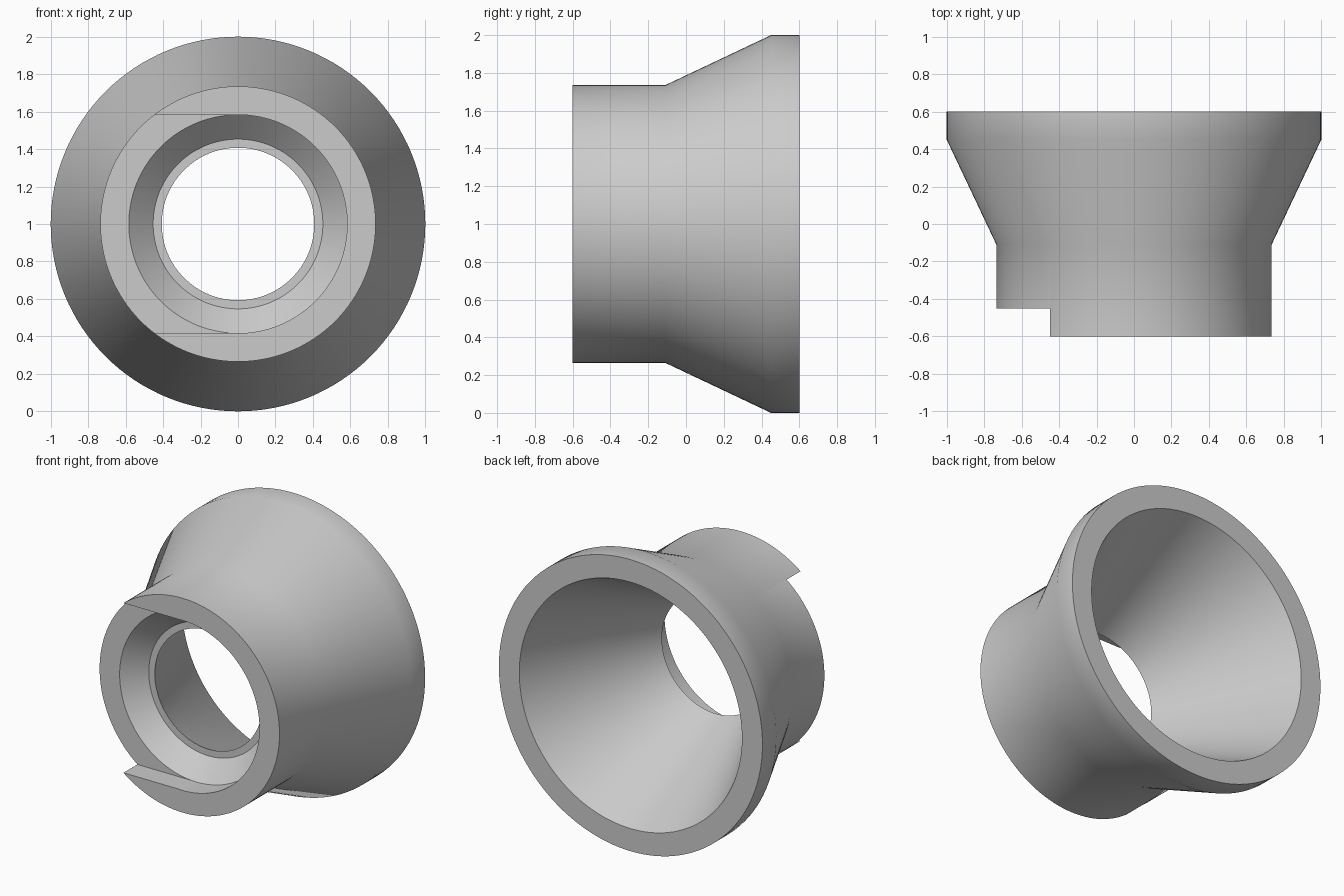
import bpy
import math

cube = bpy.data.objects.get("Cube")
if cube:
    bpy.data.objects.remove(cube, do_unlink=True)

SEGMENTS = 128

# Material
grey = bpy.data.materials.new("plain_grey")
grey.use_nodes = True
colour = (0.6, 0.6, 0.6, 1)
grey.diffuse_color = colour
grey.node_tree.nodes["Principled BSDF"].inputs["Base Color"].default_value = colour


def lathe(name, profile):
    """Turn a closed (radius, y) profile around the y axis, at height z = 1."""
    count = len(profile)
    verts, faces = [], []
    for i in range(SEGMENTS):
        a = math.tau * i / SEGMENTS
        verts += [(r * math.cos(a), y, 1 + r * math.sin(a)) for r, y in profile]
        here, after = i * count, (i + 1) % SEGMENTS * count
        for j in range(count):
            k = (j + 1) % count
            faces.append((here + j, here + k, after + k, after + j))
    mesh = bpy.data.meshes.new(name)
    mesh.from_pydata(verts, [], faces)
    obj = bpy.data.objects.new(name, mesh)
    bpy.context.collection.objects.link(obj)
    mesh.materials.append(grey)
    return obj


# Flared collar: outer wall back to front, then stepped bore and inner cone
collar = lathe("flared_collar", [
    (0.845, 0.6), (1.0, 0.6), (1.0, 0.45), (0.735, -0.11), (0.735, -0.6),
    (0.583, -0.6), (0.583, -0.45), (0.453, -0.32), (0.407, -0.32),
])
bpy.context.view_layer.objects.active = collar
collar.select_set(True)
bpy.ops.object.mode_set(mode='EDIT')
bpy.ops.mesh.select_all(action='SELECT')
bpy.ops.mesh.normals_make_consistent(inside=False)
bpy.ops.object.mode_set(mode='OBJECT')

# Side slot cut into the front rim, as wide as the bore
bpy.ops.mesh.primitive_cube_add(size=1, location=(-0.5, -0.6, 1))
cutter = bpy.context.object
cutter.name = "slot_cutter"
cutter.scale = (1, 0.3, 1.164)
cutter.hide_render = True
cut = collar.modifiers.new("slot", 'BOOLEAN')
cut.operation = 'DIFFERENCE'
cut.solver = 'EXACT'
cut.object = cutter

bpy.ops.object.select_all(action='DESELECT')
collar.select_set(True)
bpy.context.view_layer.objects.active = collar
bpy.ops.object.modifier_apply(modifier=cut.name)
bpy.data.objects.remove(cutter, do_unlink=True)
bpy.ops.object.shade_smooth_by_angle(angle=math.radians(30))
